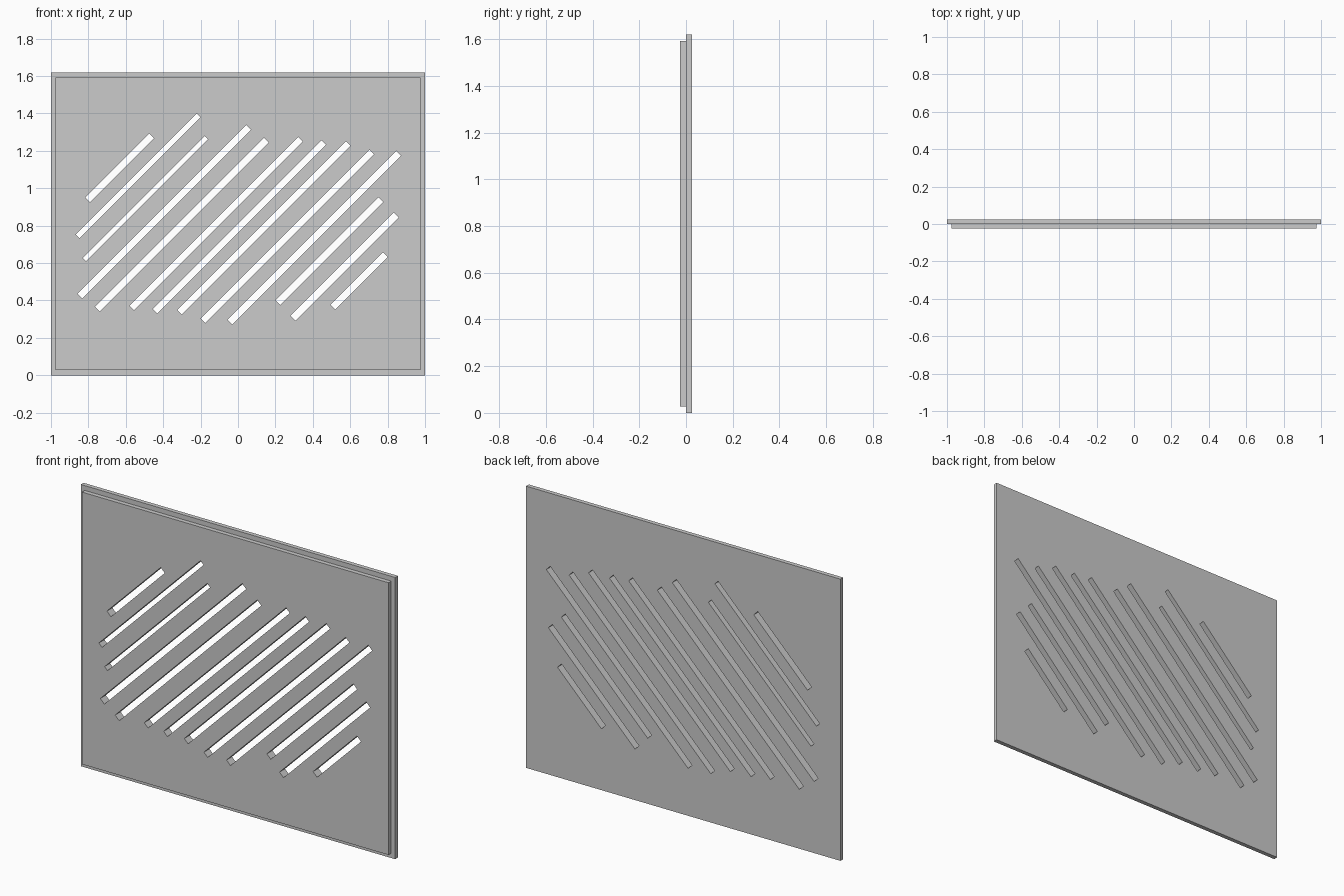
import bpy
import math

if "Cube" in bpy.data.objects:
    bpy.data.objects.remove(bpy.data.objects["Cube"])

# Diagonal slots: lower-left end (x, z), upper-right end (x, z), width
SLOTS = [
    (-0.804, 0.938, -0.461, 1.280, 0.036),
    (-0.857, 0.743, -0.212, 1.390, 0.028),
    (-0.821, 0.617, -0.170, 1.272, 0.026),
    (-0.847, 0.425, 0.058, 1.325, 0.036),
    (-0.753, 0.355, 0.154, 1.256, 0.036),
    (-0.568, 0.361, 0.336, 1.261, 0.034),
    (-0.445, 0.345, 0.459, 1.243, 0.034),
    (-0.312, 0.337, 0.590, 1.240, 0.034),
    (-0.189, 0.294, 0.716, 1.192, 0.034),
    (-0.044, 0.286, 0.860, 1.186, 0.035),
    (0.213, 0.390, 0.764, 0.938, 0.035),
    (0.293, 0.307, 0.847, 0.855, 0.036),
    (0.507, 0.366, 0.788, 0.644, 0.036),
]


def box(name, centre, size, angle=0.0):
    bpy.ops.mesh.primitive_cube_add(size=1, location=centre,
                                    rotation=(0, -angle, 0))
    ob = bpy.context.object
    ob.name = name
    ob.scale = size
    bpy.ops.object.transform_apply(location=True, rotation=True, scale=True)
    return ob


# One cutter made of all the slots
cutters = []
for x0, z0, x1, z1, width in SLOTS:
    length = math.hypot(x1 - x0, z1 - z0)
    cutters.append(box("slot_cutter", ((x0 + x1) / 2, 0, (z0 + z1) / 2),
                       (length, 0.2, width), math.pi / 4))
bpy.ops.object.select_all(action='DESELECT')
for ob in cutters:
    ob.select_set(True)
bpy.context.view_layer.objects.active = cutters[0]
bpy.ops.object.join()
cutter = bpy.context.object
cutter.hide_render = True

# Larger back plate and slightly smaller front plate
plates = [
    box("back_plate", (0, 0.0125, 0.81), (2.0, 0.025, 1.62)),
    box("front_plate", (0, -0.0125, 0.81), (1.95, 0.025, 1.565)),
]

# Cut the slots through both plates
for plate in plates:
    mod = plate.modifiers.new("slots", 'BOOLEAN')
    mod.operation = 'DIFFERENCE'
    mod.solver = 'EXACT'
    mod.object = cutter
    bpy.context.view_layer.objects.active = plate
    bpy.ops.object.modifier_apply(modifier=mod.name)

bpy.data.objects.remove(cutter)
